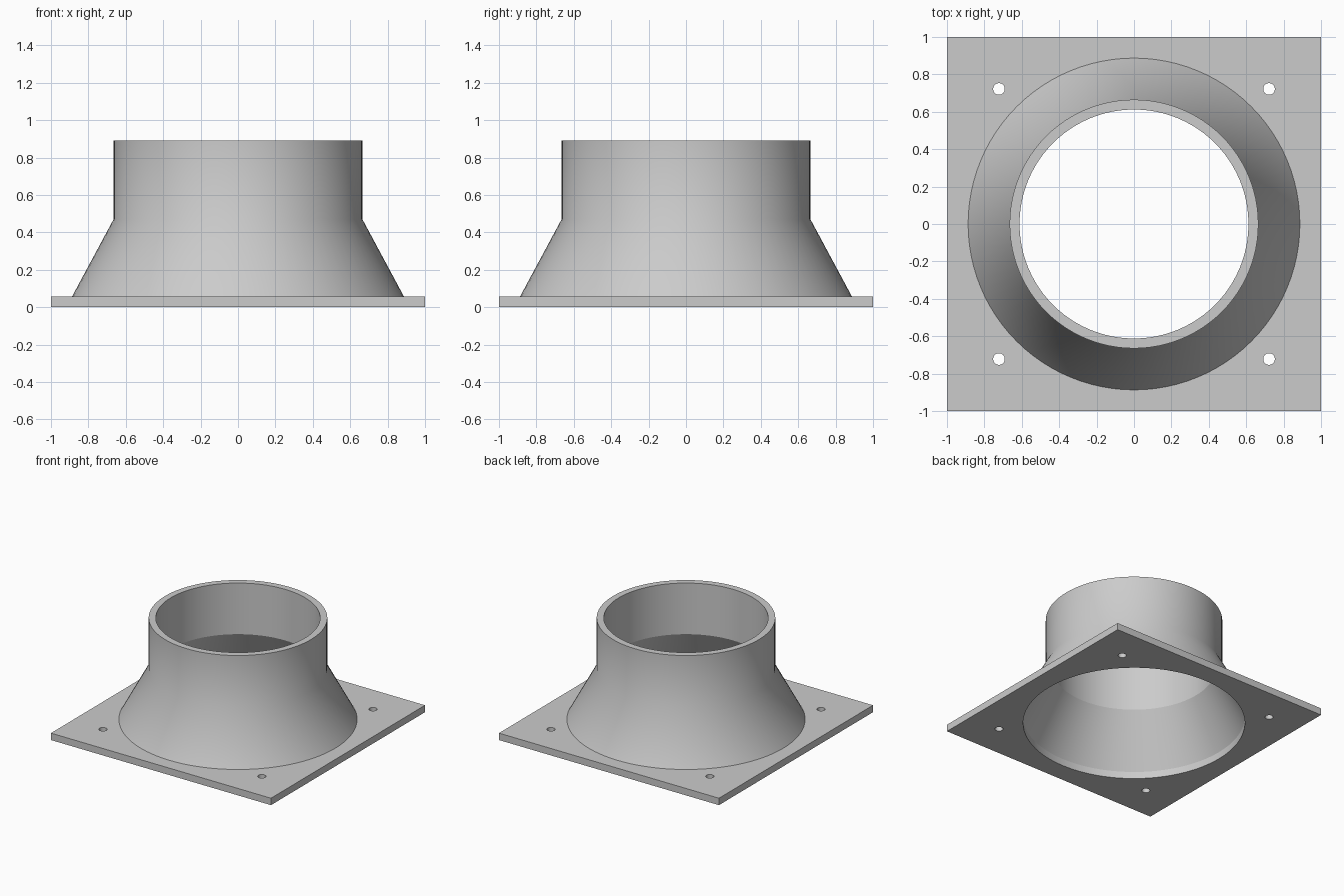
import bpy, bmesh, math
from mathutils import Vector

cube = bpy.data.objects.get("Cube")
if cube:
    bpy.data.objects.remove(cube, do_unlink=True)

SEGMENTS = 96
PLATE_TOP = 0.057
INNER_BASE = 0.835
BOLT_OFFSET = 0.722

# Single grey finish
grey = bpy.data.materials.new("plain_grey")
grey.use_nodes = True
colour = (0.6, 0.6, 0.6, 1)
grey.diffuse_color = colour
grey.node_tree.nodes["Principled BSDF"].inputs["Base Color"].default_value = colour


def finish(bm, name):
    """Turn a bmesh into a smooth-shaded object with crisp edges."""
    bmesh.ops.recalc_face_normals(bm, faces=bm.faces)
    mesh = bpy.data.meshes.new(name)
    bm.to_mesh(mesh)
    bm.free()
    mesh.materials.append(grey)
    obj = bpy.data.objects.new(name, mesh)
    bpy.context.collection.objects.link(obj)
    bpy.ops.object.select_all(action='DESELECT')
    obj.select_set(True)
    bpy.context.view_layer.objects.active = obj
    bpy.ops.object.shade_smooth_by_angle(angle=math.radians(30))
    return obj


def add_loop(bm, points):
    """Add a closed outline on the ground plane."""
    verts = [bm.verts.new((x, y, 0)) for x, y in points]
    return [bm.edges.new((v, verts[i - 1])) for i, v in enumerate(verts)]


def circle(cx, cy, radius, count):
    angles = [math.tau * i / count for i in range(count)]
    return [(cx + radius * math.cos(a), cy + radius * math.sin(a)) for a in angles]


# Square flange with the large opening and four bolt holes
bm = bmesh.new()
edges = add_loop(bm, [(-1, -1), (1, -1), (1, 1), (-1, 1)])
edges += add_loop(bm, circle(0, 0, INNER_BASE, SEGMENTS))
for sx in (-1, 1):
    for sy in (-1, 1):
        edges += add_loop(bm, circle(sx * BOLT_OFFSET, sy * BOLT_OFFSET, 0.031, 32))
bmesh.ops.triangle_fill(bm, edges=edges, use_beauty=True, normal=(0, 0, 1))
extruded = bmesh.ops.extrude_face_region(bm, geom=bm.faces[:], use_keep_orig=True)
top = [g for g in extruded["geom"] if isinstance(g, bmesh.types.BMVert)]
bmesh.ops.translate(bm, verts=top, vec=(0, 0, PLATE_TOP))
finish(bm, "flange_plate")

# Tapered collar rising into a straight pipe, hollow right through
profile = [(0.887, PLATE_TOP), (0.665, 0.47), (0.665, 0.89),
           (0.612, 0.89), (0.612, 0.47), (INNER_BASE, PLATE_TOP)]
bm = bmesh.new()
verts = [bm.verts.new((r, 0, z)) for r, z in profile]
outline = [bm.edges.new(pair) for pair in zip(verts, verts[1:])]
bmesh.ops.spin(bm, geom=verts + outline, cent=(0, 0, 0), axis=(0, 0, 1),
               angle=math.tau, steps=SEGMENTS, use_merge=True)
bmesh.ops.remove_doubles(bm, verts=bm.verts, dist=0.0001)
collar = finish(bm, "pipe_collar")

# Crisp crease inside where the taper meets the pipe
coords = collar.data.vertices
for edge in collar.data.edges:
    ends = [coords[i].co for i in edge.vertices]
    if all(abs(c.z - 0.47) < 0.001 and Vector(c.xy).length < 0.64 for c in ends):
        edge.use_edge_sharp = True
